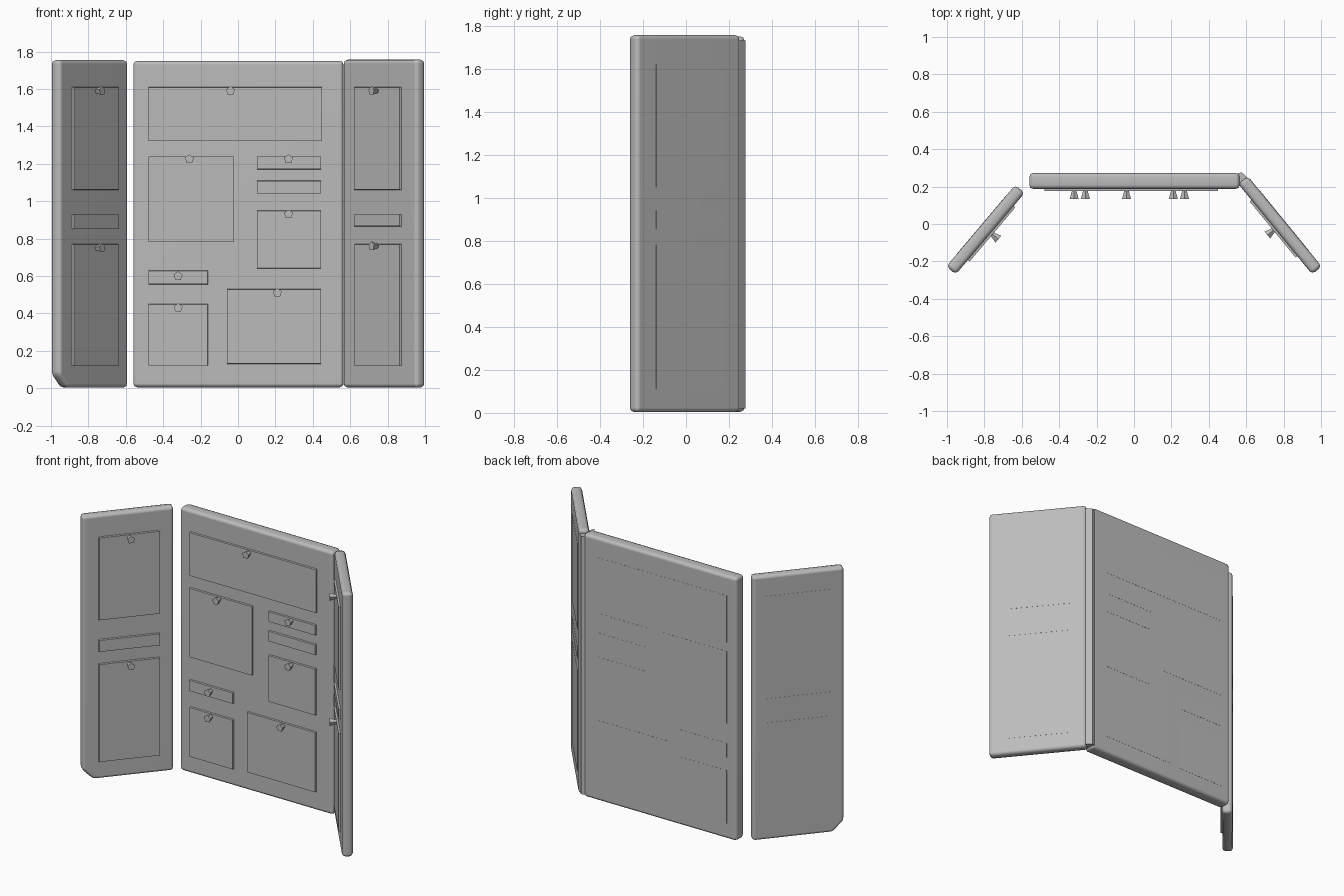
import bpy, bmesh, math
from mathutils import Matrix, Vector

if "Cube" in bpy.data.objects:
    bpy.data.objects.remove(bpy.data.objects["Cube"])

grey = bpy.data.materials.new("board_grey")
grey.diffuse_color = (0.5, 0.5, 0.5, 1)
grey.use_nodes = True
grey.node_tree.nodes["Principled BSDF"].inputs["Base Color"].default_value = grey.diffuse_color


def finish(name, bm, mat, smooth=True):
    bmesh.ops.recalc_face_normals(bm, faces=bm.faces)
    me = bpy.data.meshes.new(name)
    bm.to_mesh(me)
    bm.free()
    me.transform(mat)
    me.materials.append(grey)
    for p in me.polygons:
        p.use_smooth = smooth
    ob = bpy.data.objects.new(name, me)
    bpy.context.collection.objects.link(ob)
    return ob


def box(bm, u0, u1, v0, v1, z0, z1):
    m = Matrix.Translation(((u0 + u1) / 2, (v0 + v1) / 2, (z0 + z1) / 2)) @ \
        Matrix.Diagonal((u1 - u0, v1 - v0, z1 - z0, 1))
    return bmesh.ops.create_cube(bm, size=1, matrix=m)["verts"]


def frame(a, b):
    # local x runs from a to b along the board, local -y is the display side
    d = Vector(b) - Vector(a)
    return Matrix.Translation((a[0], a[1], 0)) @ Matrix.Rotation(math.atan2(d.y, d.x), 4, "Z"), d.length


def panel(name, a, b, thick, z0, z1, sheets, pins, cut=False):
    mat, length = frame(a, b)
    h = thick / 2
    # board slab with softened edges
    bm = bmesh.new()
    box(bm, 0, length, -h, h, z0, z1)
    if cut:  # worn lower outer corner
        edge = [e for e in bm.edges
                if all(v.co.x < 0.001 and v.co.z < z0 + 0.001 for v in e.verts)]
        bmesh.ops.bevel(bm, geom=edge, offset=0.07, segments=1, affect="EDGES")
    bmesh.ops.bevel(bm, geom=bm.edges[:], offset=0.021, segments=2, profile=0.5, affect="EDGES")
    ob = finish(name + "_board", bm, mat)
    wn = ob.modifiers.new("normals", "WEIGHTED_NORMAL")
    wn.keep_sharp = False
    # paper sheets, raised on the front and barely showing on the back
    for i, (u0, u1, s0, s1) in enumerate(sheets):
        bm = bmesh.new()
        vs = box(bm, u0, u1, -h - 0.012, h + 0.001, s0, s1)
        mid = Vector(((u0 + u1) / 2, 0, (s0 + s1) / 2))
        for v in vs:
            if v.co.y < 0:
                v.co.x += 0.012 if v.co.x < mid.x else -0.012
                v.co.z += 0.012 if v.co.z < mid.z else -0.012
        finish(f"{name}_sheet_{i}", bm, mat, False)
    # push pins flaring outwards
    for i, (u, z) in enumerate(pins):
        bm = bmesh.new()
        bmesh.ops.create_cone(bm, cap_ends=True, segments=5, radius1=0.012, radius2=0.025, depth=0.045,
                              matrix=Matrix.Translation((u, -h - 0.030, z)) @ Matrix.Rotation(math.pi / 2, 4, "X"))
        finish(f"{name}_pin_{i}", bm, mat, False)


# centre board: sheet positions given from its left end at x = -0.56
X = 0.56
panel("centre", (-X, 0.23), (0.565, 0.23), 0.085, 0.005, 1.75,
      [(X - 0.49, X + 0.46, 1.31, 1.62),
       (X - 0.49, X - 0.01, 0.77, 1.25),
       (X + 0.09, X + 0.455, 1.16, 1.25),
       (X + 0.09, X + 0.455, 1.03, 1.12),
       (X + 0.09, X + 0.455, 0.63, 0.96),
       (X - 0.49, X - 0.15, 0.545, 0.64),
       (X - 0.49, X - 0.15, 0.11, 0.46),
       (X - 0.07, X + 0.455, 0.12, 0.54)],
      [(X - 0.04, 1.59), (X - 0.26, 1.225), (X + 0.27, 1.225), (X + 0.27, 0.93),
       (X - 0.32, 0.60), (X - 0.32, 0.43), (X + 0.21, 0.51)])

# side boards, folded forward
panel("left_wing", (-0.978, -0.248), (-0.61, 0.187), 0.066, 0.003, 1.755,
      [(0.09, 0.49, 1.05, 1.62), (0.09, 0.49, 0.84, 0.94), (0.09, 0.49, 0.11, 0.78)],
      [(0.29, 1.59), (0.29, 0.75)], cut=True)
panel("right_wing", (0.583, 0.235), (0.978, -0.248), 0.066, 0.003, 1.757,
      [(0.10, 0.51, 1.05, 1.62), (0.10, 0.51, 0.855, 0.94), (0.10, 0.51, 0.11, 0.78)],
      [(0.31, 1.59), (0.31, 0.76)])

# hinge strip joining the centre and right boards
bm = bmesh.new()
low = [bm.verts.new((x, y, 0.02)) for x, y in ((0.535, 0.2), (0.60, 0.205), (0.61, 0.245), (0.575, 0.277), (0.54, 0.265))]
face = bm.faces.new(low)
top = bmesh.ops.extrude_face_region(bm, geom=[face])["geom"]
bmesh.ops.translate(bm, vec=(0, 0, 1.71), verts=[g for g in top if isinstance(g, bmesh.types.BMVert)])
finish("hinge_strip", bm, Matrix.Identity(4), False)
